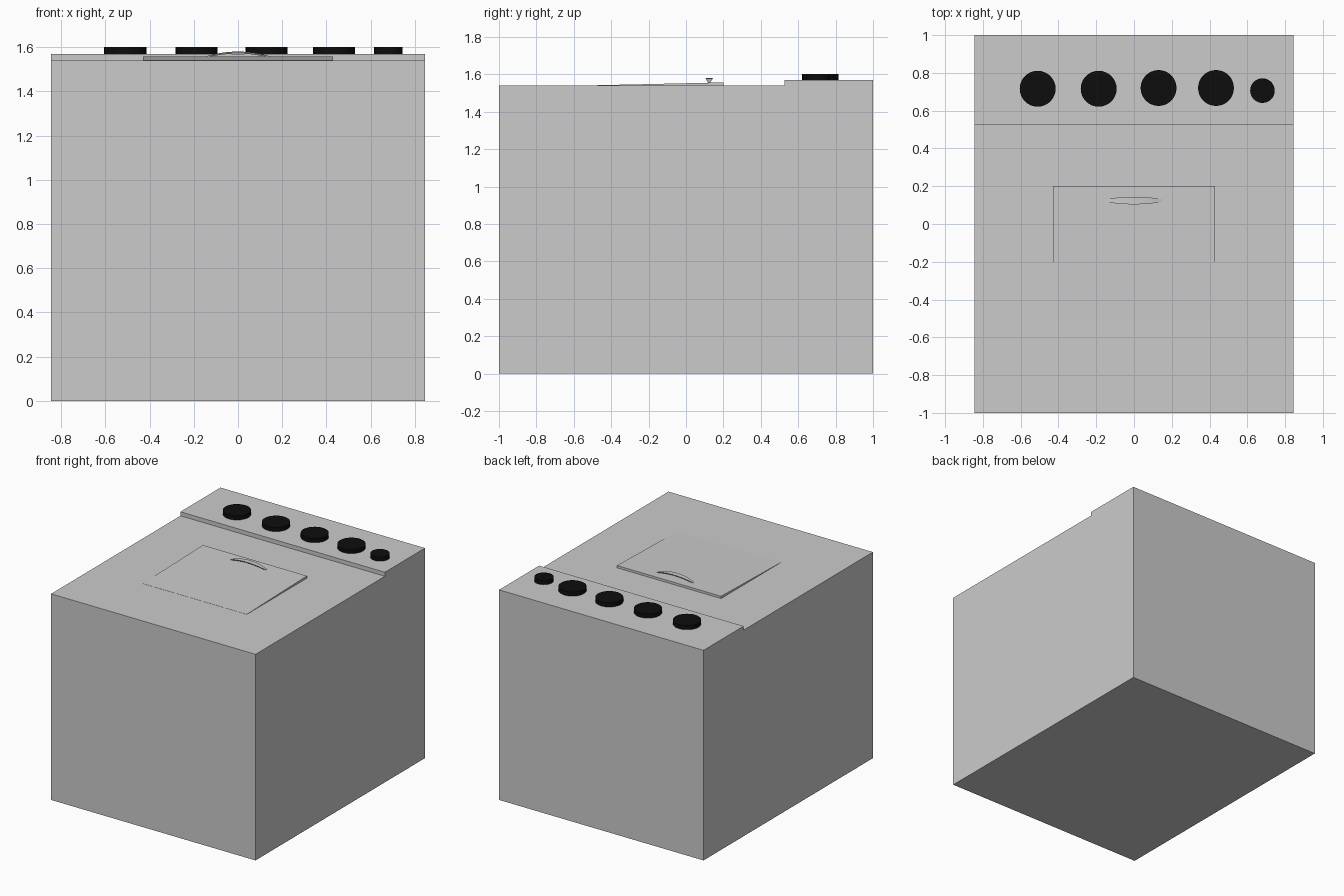
import bpy, bmesh, math

if "Cube" in bpy.data.objects:
    bpy.data.objects.remove(bpy.data.objects["Cube"])

def make_object(name, bm):
    bmesh.ops.recalc_face_normals(bm, faces=bm.faces[:])
    me = bpy.data.meshes.new(name)
    bm.to_mesh(me)
    bm.free()
    ob = bpy.data.objects.new(name, me)
    bpy.context.collection.objects.link(ob)
    return ob

def extrude_profile(name, profile, half_width):
    """Extrude a (y, z) outline along x, centred on x = 0."""
    bm = bmesh.new()
    face = bm.faces.new([bm.verts.new((-half_width, y, z)) for y, z in profile])
    ext = bmesh.ops.extrude_face_region(bm, geom=[face])["geom"]
    bmesh.ops.translate(bm, vec=(2 * half_width, 0, 0),
                        verts=[v for v in ext if isinstance(v, bmesh.types.BMVert)])
    return make_object(name, bm)

# Cabinet with raised control strip at the back
extrude_profile("cabinet", [(-1, 0), (1, 0), (1, 1.57), (0.527, 1.57),
                            (0.527, 1.54), (-1, 1.54)], 0.845)

# Sloping door panel, slightly sunk into the cabinet
extrude_profile("door", [(-0.51, 1.53), (0.2, 1.53), (0.2, 1.557), (-0.51, 1.541)], 0.43)

# Arched handle: rectangular section, widest in the middle
bm = bmesh.new()
steps, rings = 16, []
for i in range(steps + 1):
    t = 2 * i / steps - 1
    bulge = 1 - t * t
    w, x = 0.007 + 0.013 * bulge, 0.15 * t
    top, low = 1.557 + 0.023 * bulge, 1.550 + 0.021 * bulge
    rings.append([bm.verts.new(c) for c in (
        (x, 0.124 - w, top), (x, 0.124 + w, top),
        (x, 0.124 + w * 0.6, low), (x, 0.124 - w * 0.6, low))])
for a, b in zip(rings, rings[1:]):
    for j in range(4):
        k = (j + 1) % 4
        bm.faces.new((a[j], a[k], b[k], b[j]))
bm.faces.new(rings[0])
bm.faces.new(rings[-1])
make_object("handle", bm)

# Black control knobs: four large, one small
black = bpy.data.materials.new("black")
black.diffuse_color = (0.004, 0.004, 0.004, 1)
black.use_nodes = True
black.node_tree.nodes["Principled BSDF"].inputs["Base Color"].default_value = black.diffuse_color
knobs = [(-0.51, 0.716, 0.095), (-0.187, 0.716, 0.095), (0.13, 0.72, 0.095),
         (0.434, 0.72, 0.095), (0.68, 0.706, 0.065)]
for n, (x, y, r) in enumerate(knobs, 1):
    bpy.ops.mesh.primitive_cylinder_add(vertices=32, radius=r, depth=0.04, location=(x, y, 1.581))
    knob = bpy.context.object
    knob.name = f"knob_{n}"
    knob.data.materials.append(black)
    bpy.ops.object.shade_smooth_by_angle(angle=math.radians(30))
